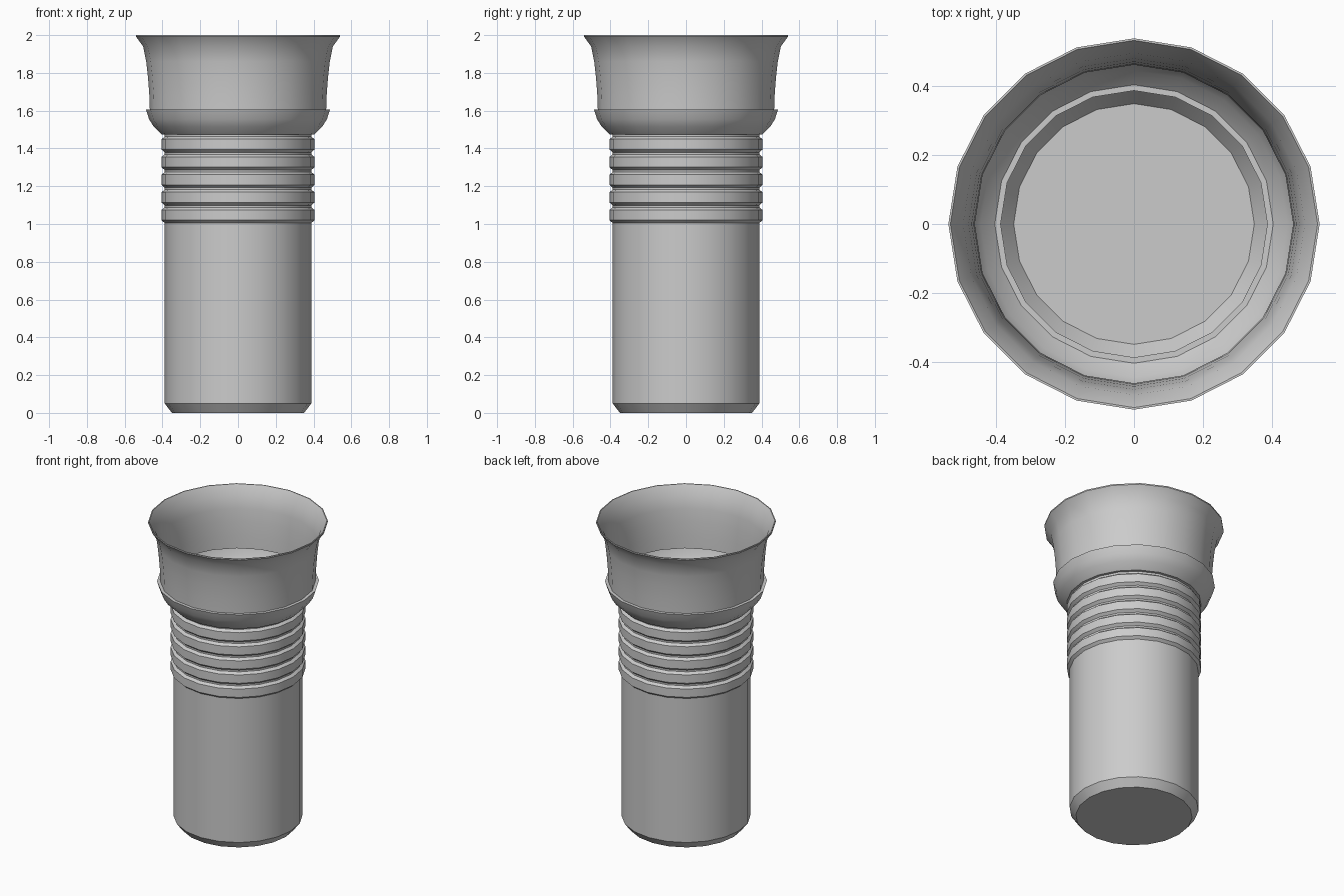
import bpy, bmesh
from math import sin, cos, pi, radians

if "Cube" in bpy.data.objects:
    bpy.data.objects.remove(bpy.data.objects["Cube"])

SIDES = 20


def revolve(name, profile, cap_bottom=False):
    """Turn an (r, z) profile around the z axis."""
    bm = bmesh.new()
    rings = []
    for r, z in profile:
        rings.append([bm.verts.new((r * cos(2 * pi * i / SIDES), r * sin(2 * pi * i / SIDES), z))
                      for i in range(SIDES)])
    for a, b in zip(rings, rings[1:]):
        for i in range(SIDES):
            j = (i + 1) % SIDES
            bm.faces.new((a[i], a[j], b[j], b[i]))
    if cap_bottom:
        bm.faces.new(rings[0][::-1])
    mesh = bpy.data.meshes.new(name)
    bm.to_mesh(mesh)
    bm.free()
    obj = bpy.data.objects.new(name, mesh)
    bpy.context.collection.objects.link(obj)
    bpy.ops.object.select_all(action='DESELECT')
    obj.select_set(True)
    bpy.context.view_layer.objects.active = obj
    bpy.ops.object.shade_smooth_by_angle(angle=radians(28))
    return obj


# Plain tube with a chamfered closed bottom
revolve("tube", [(0.35, 0), (0.388, 0.05), (0.388, 1.005)], cap_bottom=True)

# Five chamfered ridges around the neck
ridges = []
for n in range(5):
    z = 1.005 + 0.0935 * n
    ridges += [(0.388, z), (0.405, z + 0.015), (0.405, z + 0.070), (0.388, z + 0.083)]
ridges.append((0.388, 1.475))
revolve("ridged_neck", ridges)

# Open cup: rounded base, small ledge, flared thin rim
revolve("flared_cup", [
    (0.388, 1.475), (0.405, 1.475), (0.446, 1.515), (0.471, 1.555),
    (0.487, 1.605), (0.467, 1.605),
    (0.470, 1.69), (0.477, 1.78), (0.486, 1.86), (0.502, 1.94),
    (0.540, 1.992), (0.540, 2.0), (0.534, 2.0),
    (0.497, 1.94), (0.481, 1.86), (0.472, 1.78), (0.466, 1.69), (0.463, 1.605),
])
